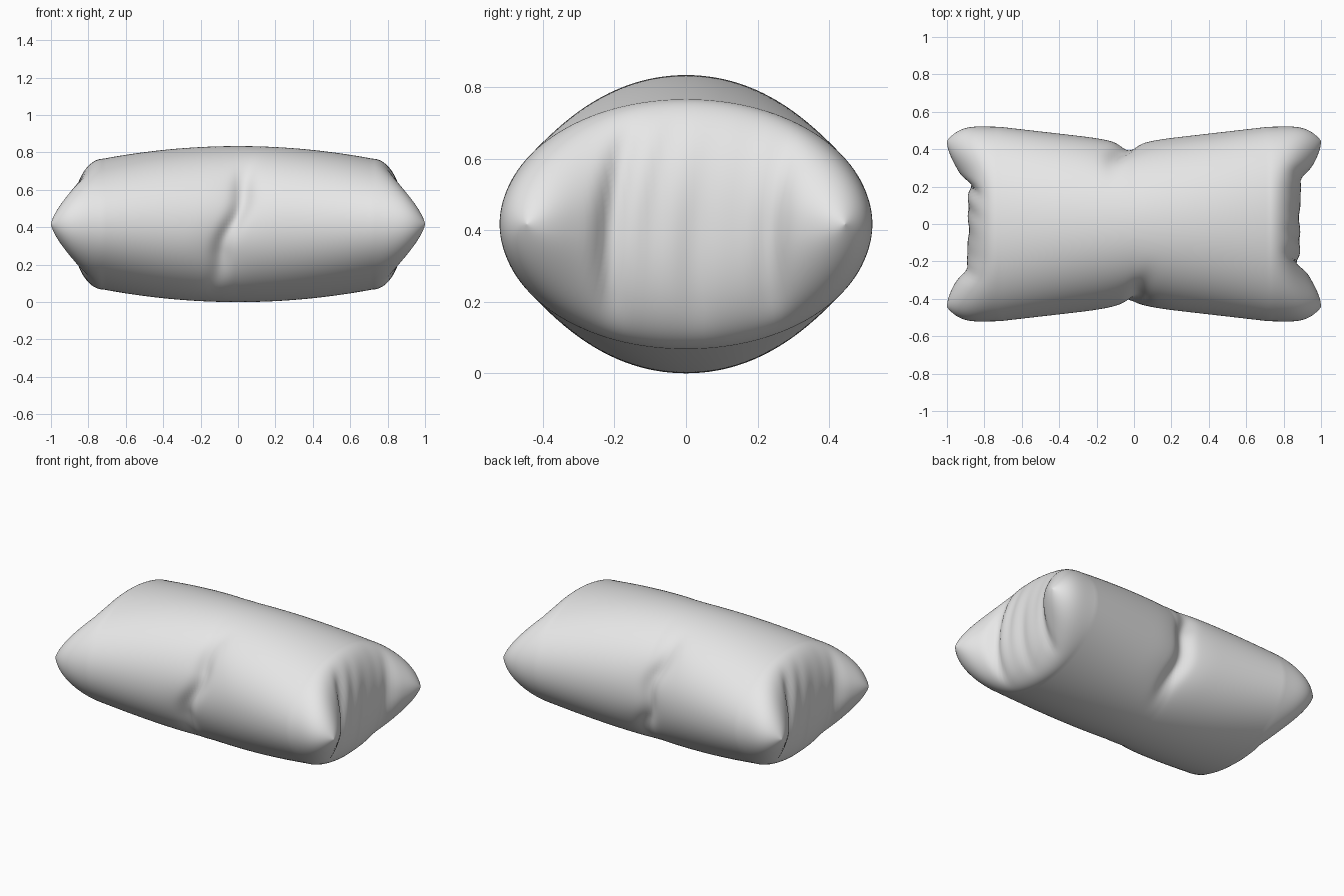
import bpy, bmesh, math

if "Cube" in bpy.data.objects:
    bpy.data.objects.remove(bpy.data.objects["Cube"])

CENTRE_Z = 0.417
SEGMENTS = 128
ROUNDNESS = 2.03         # superellipse exponent of the cross-section


def gauss(d, w):
    return math.exp(-(d / w) ** 2)


def smooth(a, b, v):
    t = min(1, max(0, (v - a) / (b - a)))
    return t * t * (3 - 2 * t)


def section(a):
    """Unit cross-section, very slightly boxier than a circle."""
    c, s = math.cos(a), math.sin(a)
    r = (abs(c) ** ROUNDNESS + abs(s) ** ROUNDNESS) ** (-1 / ROUNDNESS)
    return c * r, s * r


def half_width(x):
    return 0.437 + 0.115 * abs(x)


def half_height(x):
    return 0.417 - 0.13 * x * x


def body_point(x, a):
    """Tube of the pillow, pinched by a wavy slanting crease on each long side."""
    c, s = section(a)
    slant = 0.13 if c < 0 else -0.10
    d = x - (-0.03 + slant * s + 0.015 * math.sin(7 * s))
    fade = 1 - smooth(0.35, 0.95, abs(s))
    pinch = fade * (0.033 * gauss(d, 0.05) + 0.014 * gauss(d, 0.12))
    k = 1 - pinch / 0.44
    return x, half_width(x) * c * k, half_height(x) * s * k


def cap_point(side, t, a):
    """Bulging end that closes on a seam, with corners pulled outwards."""
    c, s = section(a)
    seam = 0.89 + 0.11 * smooth(0.32, 1.0, abs(c))
    p = t * math.pi / 2
    w = half_width(0.72) + 0.006 * math.sin(math.pi * t) ** 2 - 0.075 * math.sin(p) ** 4
    y = w * c
    z = half_height(0.72) * s * max(0, math.cos(p)) ** 0.92
    x = 0.72 + (seam - 0.72) * math.sin(p)
    # vertical folds gathered on the end face
    fade = smooth(0.1, 0.6, t)
    for fy, fz, depth, wide in ((0.24, -0.05, 0.025, 0.04), (-0.21, 0.0, 0.035, 0.035),
                                (0.03, -0.1, 0.012, 0.04), (-0.09, 0.1, 0.008, 0.03)):
        bend = 0.08 * z + 0.4 * z * z
        x -= depth * fade * gauss(y - side * (fy + bend), wide) * gauss(z - fz, 0.25)
    return side * x, y, z


# Rings from the left seam through the body to the right seam
CAP, BODY = 28, 96
rings = [lambda a, i=i: cap_point(-1, 1 - i / CAP, a) for i in range(CAP)]
rings += [lambda a, i=i: body_point(-0.72 + 1.44 * i / BODY, a) for i in range(BODY + 1)]
rings += [lambda a, i=i: cap_point(1, i / CAP, a) for i in range(1, CAP + 1)]

bm = bmesh.new()
grid = []
for ring in rings:
    row = []
    for j in range(SEGMENTS):
        x, y, z = ring(2 * math.pi * j / SEGMENTS)
        row.append(bm.verts.new((x, y, z + CENTRE_Z)))
    grid.append(row)
for r0, r1 in zip(grid, grid[1:]):
    for j in range(SEGMENTS):
        k = (j + 1) % SEGMENTS
        bm.faces.new((r0[j], r0[k], r1[k], r1[j]))

# Weld upper and lower halves along the end seams
bmesh.ops.remove_doubles(bm, verts=grid[0] + grid[-1], dist=0.0002)
bmesh.ops.recalc_face_normals(bm, faces=bm.faces)
for f in bm.faces:
    f.smooth = True
mesh = bpy.data.meshes.new("pillow")
bm.to_mesh(mesh)
bm.free()

# Pillow object and its plain fabric colour
pillow = bpy.data.objects.new("pillow", mesh)
bpy.context.collection.objects.link(pillow)
fabric = bpy.data.materials.new("light grey fabric")
fabric.diffuse_color = (0.8, 0.8, 0.8, 1)
fabric.use_nodes = True
fabric.node_tree.nodes["Principled BSDF"].inputs["Base Color"].default_value = fabric.diffuse_color
mesh.materials.append(fabric)
